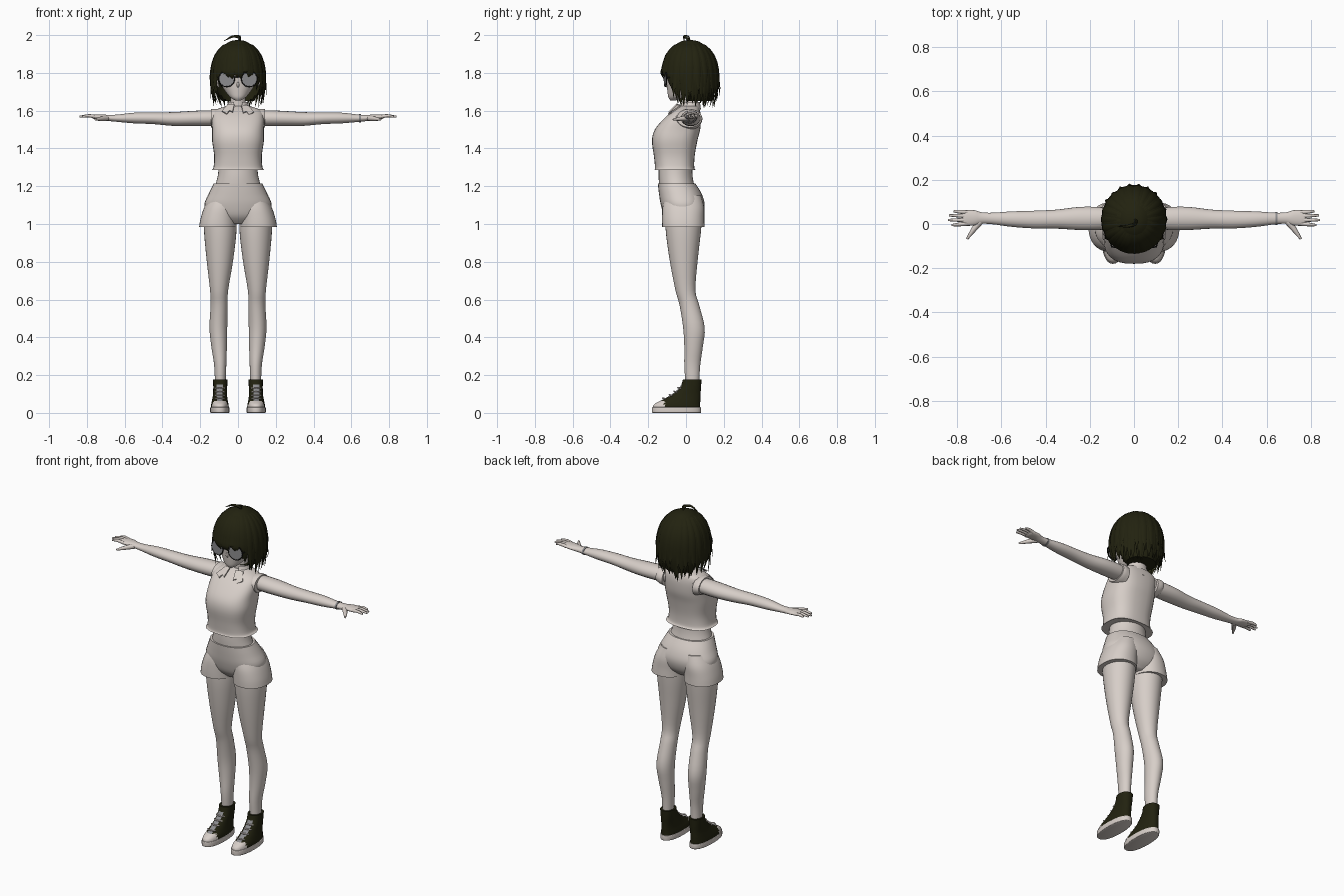
import bpy, bmesh, math, random
from math import cos, sin, radians, pi
from mathutils import Vector

random.seed(4)
if "Cube" in bpy.data.objects:
    bpy.data.objects.remove(bpy.data.objects["Cube"])


def material(name, r, g, b):
    m = bpy.data.materials.new(name)
    m.use_nodes = True
    m.diffuse_color = (r, g, b, 1)
    node = m.node_tree.nodes["Principled BSDF"]
    node.inputs["Base Color"].default_value = (r, g, b, 1)
    node.inputs["Roughness"].default_value = 0.8
    return m


PALE = material("pale beige", 0.68, 0.62, 0.58)
DARK = material("dark olive", 0.016, 0.016, 0.005)
GREY = material("lens grey", 0.26, 0.26, 0.27)
BLACK = material("frame black", 0.01, 0.01, 0.009)


def finish(name, bm, mats, rule=None, angle=50):
    bmesh.ops.recalc_face_normals(bm, faces=bm.faces)
    for f in bm.faces:
        f.smooth = True
        if rule:
            f.material_index = rule(f.calc_center_median())
    me = bpy.data.meshes.new(name)
    bm.to_mesh(me)
    bm.free()
    for m in mats:
        me.materials.append(m)
    me.set_sharp_from_angle(angle=radians(angle))
    ob = bpy.data.objects.new(name, me)
    bpy.context.collection.objects.link(ob)
    return ob


def skin_rings(rings, capped=True):
    bm = bmesh.new()
    vs = [[bm.verts.new(p) for p in ring] for ring in rings]
    n = len(vs[0])
    for a, b in zip(vs, vs[1:]):
        for i in range(n):
            bm.faces.new((a[i], a[(i + 1) % n], b[(i + 1) % n], b[i]))
    if capped:
        bm.faces.new(vs[0])
        bm.faces.new(vs[-1])
    return bm


def spline(rows, steps):
    """Catmull-Rom through rows of numbers."""
    ext = [rows[0]] + list(rows) + [rows[-1]]
    out = []
    for p, a, b, q in zip(ext, ext[1:], ext[2:], ext[3:]):
        for k in range(steps):
            t = k / steps
            out.append([y + t * (z - x) / 2 + t * t * (x - 2.5 * y + 2 * z - w / 2)
                        + t ** 3 * (1.5 * (y - z) + (w - x) / 2)
                        for x, y, z, w in zip(p, a, b, q)])
    return out + [list(rows[-1])]


def loft(name, rows, mats, axis="z", side=1, power=2, n=32, capped=True, rule=None, cut=None):
    """Rows are (position, centre 1, centre 2, radius 1, radius 2)."""
    rings = []
    for t, c1, c2, r1, r2 in spline(rows, 4):
        ring = []
        for i in range(n):
            a = 2 * pi * i / n
            c, s = cos(a), sin(a)
            u = c1 + r1 * math.copysign(abs(c) ** (2 / power), c)
            v = c2 + r2 * math.copysign(abs(s) ** (2 / power), s)
            ring.append((side * u, v, t) if axis == "z" else (side * t, u, v))
        rings.append(ring)
    bm = skin_rings(rings, capped)
    if cut:
        bmesh.ops.delete(bm, geom=[f for f in bm.faces if cut(f.calc_center_median())], context="FACES")
    return finish(name, bm, mats, rule)


def sweep(name, pts, radii, mat, flat=1.0, up=(0, 0, 1), n=8, steps=3):
    """Tapered tube along points; flat squashes it along the up direction."""
    data = spline([(*p, r) for p, r in zip(pts, radii)], steps)
    rings = []
    for i, d in enumerate(data):
        p = Vector(d[:3])
        tangent = Vector(data[min(i + 1, len(data) - 1)][:3]) - Vector(data[max(i - 1, 0)][:3])
        wide = tangent.cross(Vector(up)).normalized()
        thin = wide.cross(tangent).normalized() * flat
        r = max(d[3], 0.0008)
        rings.append([p + r * (cos(2 * pi * k / n) * wide + sin(2 * pi * k / n) * thin) for k in range(n)])
    return finish(name, skin_rings(rings), [mat])


def plate(name, pts, mat, depth=0.006):
    bm = bmesh.new()
    face = bm.faces.new([bm.verts.new(p) for p in pts])
    face.normal_update()
    off = face.normal * depth
    ext = bmesh.ops.extrude_face_region(bm, geom=[face])
    bmesh.ops.translate(bm, vec=off, verts=[g for g in ext["geom"] if isinstance(g, bmesh.types.BMVert)])
    return finish(name, bm, [mat], angle=30)


# Torso clothing and midriff
loft("shirt", [(1.285, 0, -.058, .142, .11), (1.30, 0, -.06, .13, .104), (1.36, 0, -.062, .126, .108),
               (1.44, 0, -.06, .137, .12), (1.50, 0, -.045, .137, .12), (1.56, 0, -.018, .138, .097),
               (1.60, 0, .004, .125, .07), (1.625, 0, .02, .06, .045)], [PALE], power=2.6)
loft("midriff", [(1.18, 0, -.045, .13, .095), (1.25, 0, -.055, .108, .09), (1.33, 0, -.055, .1, .088)], [PALE])
loft("shorts_hips", [(1.0, 0, -.015, .07, .06), (1.04, 0, -.015, .15, .098), (1.10, 0, -.017, .178, .116),
                     (1.16, 0, -.03, .155, .113), (1.215, 0, -.05, .128, .099)], [PALE], power=2.2)

# Neck, head and face
loft("neck", [(1.57, 0, .03, .055, .05), (1.63, 0, .025, .041, .041), (1.72, 0, .02, .04, .04)], [PALE])
loft("head", [(1.653, 0, -.068, .012, .014), (1.67, 0, -.055, .04, .038), (1.70, 0, -.03, .066, .068),
              (1.74, 0, -.01, .09, .092), (1.79, 0, 0, .103, .107), (1.86, 0, .01, .108, .108),
              (1.92, 0, .015, .075, .08), (1.95, 0, .015, .02, .02)], [PALE])
sweep("nose", [(0, -.098, 1.755), (0, -.105, 1.735), (0, -.093, 1.722)], [.003, .007, .003], PALE, up=(1, 0, 0))
plate("mouth", [(-.014, -.087, 1.698), (.014, -.087, 1.698), (.014, -.087, 1.695), (-.014, -.087, 1.695)], GREY)

# Collar around the neck
loft("collar", [(1.605, 0, .02, .072, .06), (1.625, 0, .022, .058, .054), (1.645, 0, .025, .052, .05)],
     [PALE], capped=False, cut=lambda c: c.y < -.015 and abs(c.x) < .02)

# Hair cap, open at the face
loft("hair_cap", [(1.65, 0, .06, .085, .075), (1.72, 0, .035, .124, .118), (1.80, 0, .02, .134, .138),
                  (1.87, 0, .02, .125, .13), (1.93, 0, .02, .09, .095), (1.965, 0, .02, .045, .05),
                  (1.974, 0, .02, .008, .008)], [DARK], cut=lambda c: c.z < 1.80 and c.y < .0)


def lock(angle, tip, width, flare, lift=1.0):
    """Pointed strand lying on the scalp and hanging to the tip height."""
    a = radians(angle)
    out = Vector((cos(a), sin(a), 0))

    def at(reach, z):
        return Vector((0.138 * reach * cos(a) * lift, .02 + .146 * reach * sin(a) * lift, z))
    pts = [at(.1, 1.966), at(.55, 1.945), at(.86, 1.89), at(1, 1.82)]
    mid = (1.82 + tip) / 2
    pts += [at(1.03, mid), at(flare, tip)]
    sweep("hair_lock", pts, [.008, width * .7, width, width, width * .75, .001], DARK,
          flat=.28, up=out + Vector((0, 0, .35)), n=6, steps=2)


# Locks: short fringe, longer sides and a ragged back
for i in range(44):
    ang = -90 + i * 360 / 44
    turn = min(i, 44 - i) * 360 / 44
    if turn < 36:
        tip = random.uniform(1.765, 1.80)
    elif turn < 52:
        tip = random.uniform(1.70, 1.73)
    else:
        tip = random.uniform(1.62, 1.66) - (.01 if turn > 120 else 0)
    lock(ang + random.uniform(-3, 3), tip, random.uniform(.018, .024),
         random.uniform(.8, .98) if turn > 36 else .96)
# Outer flicks on the sides and back
for i in range(16):
    lock(-32 + i * 244 / 15, random.uniform(1.66, 1.73), .017, random.uniform(1.0, 1.1), 1.03)
sweep("hair_curl", [(.01, .02, 1.965), (.005, .0, 1.988), (-.03, -.01, 1.992), (-.075, -.01, 1.968)],
      [.006, .007, .006, .001], DARK, up=(0, 1, 0))
sweep("hair_curl_small", [(0, .02, 1.965), (.012, .015, 1.99), (.0, .0, 1.998), (-.02, -.01, 1.995)],
      [.004, .004, .002, .001], DARK, up=(0, 1, 0))

# Glasses bridge
sweep("glasses_bridge", [(-.02, -.118, 1.775), (0, -.121, 1.78), (.02, -.118, 1.775)], [.003] * 3, BLACK)

for s, label in ((1, "left"), (-1, "right")):
    # Glasses
    ring = [(s * .06 + .041 * cos(k * pi / 12), -.115 + .012 * abs(cos(k * pi / 12) * s + 1) / 2,
             1.768 + .041 * sin(k * pi / 12)) for k in range(25)]
    sweep(label + "_glasses_rim", ring, [.0035] * 25, BLACK, up=(0, 1, 0), n=6, steps=1)
    plate(label + "_lens", ring[:-1], GREY, .002)
    sweep(label + "_glasses_temple", [(s * .101, -.103, 1.775), (s * .112, -.05, 1.775), (s * .112, .02, 1.77)],
          [.003] * 3, BLACK)
    # Ear
    sweep(label + "_ear", [(s * .10, .01, 1.725), (s * .112, .02, 1.75), (s * .11, .025, 1.775)],
          [.006, .014, .008], PALE, up=(1, 0, 0), flat=.6)

    # Collar flap and torn sleeve edge
    plate(label + "_collar_flap", [(s * .018, -.048, 1.632), (s * .055, -.03, 1.628), (s * .085, -.078, 1.594),
                                   (s * .058, -.092, 1.58), (s * .045, -.08, 1.597), (s * .028, -.088, 1.59)], PALE)
    loft(label + "_sleeve", [(.10, .01, 1.552, .075, .056), (.125, .015, 1.557, .072, .053),
                             (.142, .018, 1.56, .066, .048)], [PALE], axis="x", side=s)

    # Arm with palm
    loft(label + "_arm", [(.09, .025, 1.56, .045, .038), (.16, .025, 1.56, .052, .042), (.25, .025, 1.558, .052, .04),
                          (.35, .022, 1.556, .043, .036), (.45, .02, 1.56, .04, .031), (.55, .022, 1.561, .035, .028),
                          (.64, .025, 1.56, .026, .019), (.69, .027, 1.562, .026, .016), (.72, .028, 1.566, .034, .014),
                          (.76, .027, 1.568, .035, .012), (.775, .027, 1.57, .028, .008)],
         [PALE], axis="x", side=s, n=20)
    for y0, y1, x1 in ((.053, .058, .815), (.036, .039, .836), (.018, .018, .84), (.001, -.005, .825)):
        sweep(label + "_finger", [(s * .755, y0, 1.568), (s * .79, (y0 + y1) / 2, 1.573), (s * x1, y1, 1.568)],
              [.0095, .0085, .005], PALE)
    sweep(label + "_thumb", [(s * .695, .012, 1.56), (s * .725, -.025, 1.557), (s * .755, -.068, 1.553)],
          [.015, .012, .005], PALE)

    # Shorts leg and leg
    loft(label + "_shorts_leg", [(.985, .107, -.014, .099, .112), (1.03, .103, -.015, .095, .112),
                                 (1.09, .092, -.014, .086, .11), (1.15, .075, -.015, .07, .095)],
         [PALE], side=s, power=2.2)
    loft(label + "_leg", [(1.06, .095, -.012, .086, .1), (.95, .094, -.014, .085, .092), (.80, .096, -.012, .069, .073),
                          (.65, .1, -.003, .048, .053), (.57, .1, .018, .045, .052), (.45, .104, .042, .047, .057),
                          (.35, .1, .04, .041, .049), (.25, .094, .033, .032, .042), (.15, .094, .034, .028, .036)],
         [PALE], side=s)

    # High-top shoe with pale toe cap and grey tongue
    def shoe_rule(c, s=s):
        if c.y < -.115 and c.z < .062:
            return 1
        return 2 if abs(c.x - s * .096) < .016 and c.y < .005 and .06 < c.z < .15 else 0

    loft(label + "_shoe", [(.02, .096, -.05, .048, .126), (.045, .096, -.047, .046, .122), (.07, .096, -.024, .041, .1),
                           (.10, .095, .002, .037, .075), (.14, .094, .025, .037, .055), (.178, .094, .033, .038, .049)],
         [DARK, PALE, GREY], side=s, power=2.3, n=40, rule=shoe_rule)
    loft(label + "_sole", [(0, .096, -.05, .048, .126), (.004, .096, -.05, .051, .13), (.026, .096, -.05, .051, .13),
                           (.03, .096, -.05, .048, .127)], [PALE], side=s, power=2.3)
    for z, y in ((.075, -.122), (.092, -.085), (.11, -.06), (.13, -.04)):
        sweep(label + "_lace", [(s * .096 - .026, y + .012, z), (s * .096, y - .003, z + .004),
                                (s * .096 + .026, y + .012, z)], [.004] * 3, PALE, n=6)

# Bracelet on the left wrist
loft("bracelet", [(.64, .025, 1.56, .029, .022), (.65, .025, 1.56, .029, .022)], [GREY], axis="x", n=20)
